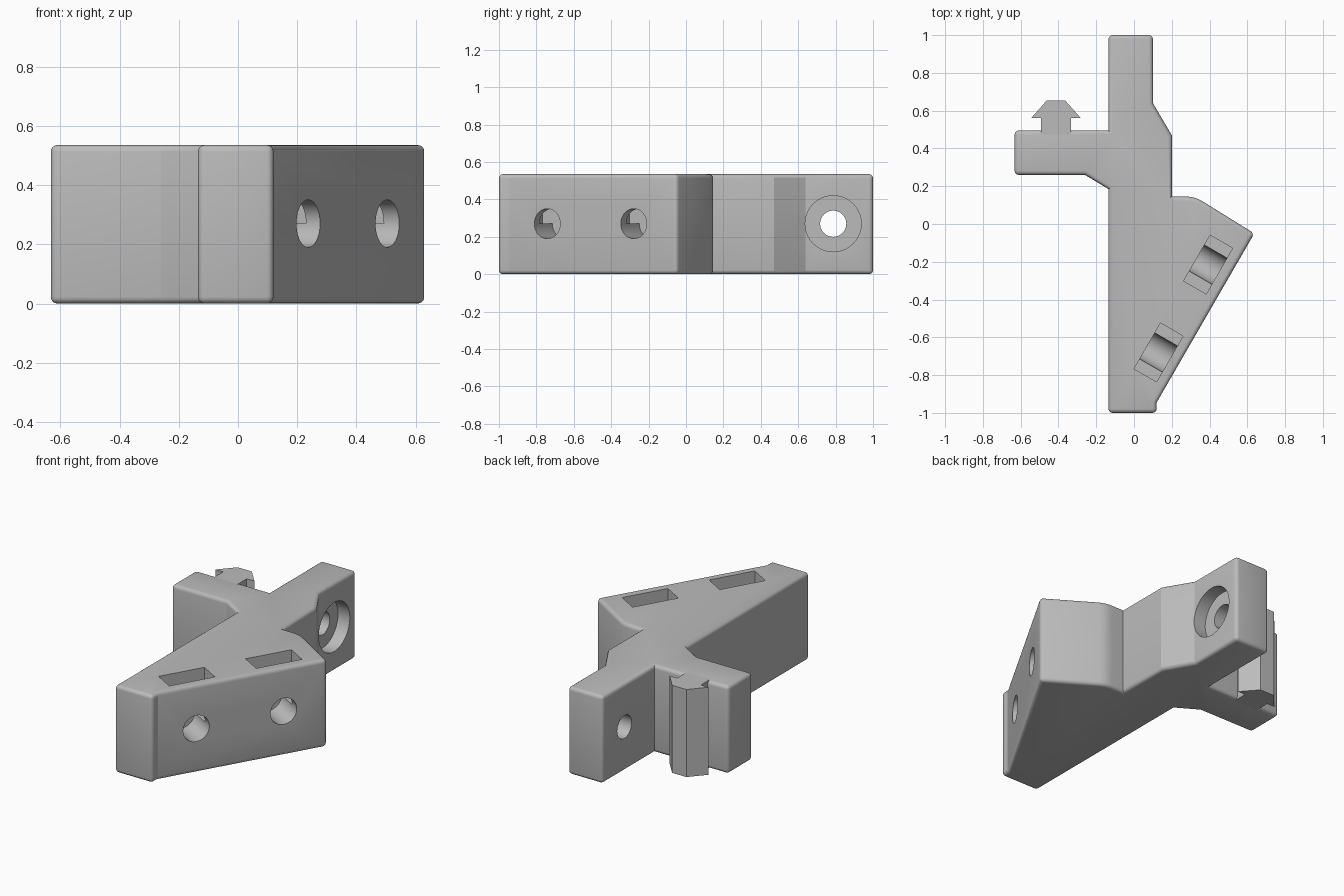
import bpy, bmesh, math
from mathutils import Matrix, Vector

default = bpy.data.objects.get("Cube")
if default:
    bpy.data.objects.remove(default, do_unlink=True)

HEIGHT = 0.535
MID = 0.27

grey = bpy.data.materials.new("plain grey")
grey.use_nodes = True
grey.diffuse_color = (0.5, 0.5, 0.5, 1)
grey.node_tree.nodes["Principled BSDF"].inputs["Base Color"].default_value = (0.5, 0.5, 0.5, 1)


def make_object(name, bm):
    bmesh.ops.recalc_face_normals(bm, faces=bm.faces)
    mesh = bpy.data.meshes.new(name)
    bm.to_mesh(mesh)
    bm.free()
    mesh.materials.append(grey)
    obj = bpy.data.objects.new(name, mesh)
    bpy.context.collection.objects.link(obj)
    return obj


def extrude_outline(points):
    bm = bmesh.new()
    face = bm.faces.new([bm.verts.new((x, y, 0)) for x, y in points])
    top = bmesh.ops.extrude_face_region(bm, geom=[face])["geom"]
    bmesh.ops.translate(bm, vec=(0, 0, HEIGHT),
                        verts=[v for v in top if isinstance(v, bmesh.types.BMVert)])
    bmesh.ops.recalc_face_normals(bm, faces=bm.faces)
    return bm


def select_only(obj):
    bpy.ops.object.select_all(action="DESELECT")
    obj.select_set(True)
    bpy.context.view_layer.objects.active = obj


def cut(target, bm):
    cutter = make_object("cutter", bm)
    cutter.hide_render = True
    mod = target.modifiers.new("cut", "BOOLEAN")
    mod.operation = "DIFFERENCE"
    mod.solver = "EXACT"
    mod.object = cutter
    select_only(target)
    bpy.ops.object.modifier_apply(modifier=mod.name)
    bpy.data.objects.remove(cutter, do_unlink=True)


def cylinder(center, radius, start, end, angle=0):
    """Cylinder along local x, from start to end, turned about z."""
    bm = bmesh.new()
    place = (Matrix.Translation(center) @ Matrix.Rotation(angle, 4, "Z")
             @ Matrix.Translation(((start + end) / 2, 0, 0)) @ Matrix.Rotation(math.pi / 2, 4, "Y"))
    bmesh.ops.create_cone(bm, cap_ends=True, segments=40, radius1=radius, radius2=radius,
                          depth=end - start, matrix=place)
    return bm


def box(center, size, angle):
    bm = bmesh.new()
    place = (Matrix.Translation(center) @ Matrix.Rotation(angle, 4, "Z")
             @ Matrix.Diagonal((*size, 1)))
    bmesh.ops.create_cube(bm, size=1, matrix=place)
    return bm


# Bracket body: two arms and a slanted wedge, with a rounded shoulder
shoulder = [(0.28 + 0.15 * math.sin(math.radians(a)), -0.005 + 0.15 * math.cos(math.radians(a)))
            for a in (0, 7.5, 15, 22.5, 30)]
outline = [(-0.135, -1), (0.12, -1), (0.12, -0.945), (0.637, -0.05)]
outline += shoulder[::-1]
outline += [(0.2, 0.145), (0.2, 0.47), (0.1, 0.64), (0.1, 1), (-0.135, 1), (-0.135, 0.495),
            (-0.632, 0.495), (-0.632, 0.26), (-0.26, 0.26), (-0.135, 0.185)]
bm = extrude_outline(outline)
rounded = [e for e in bm.edges if e.calc_face_angle_signed() > math.radians(40)]
bmesh.ops.bevel(bm, geom=rounded, offset=0.022, segments=4, profile=0.5, affect="EDGES")
body = make_object("bracket_body", bm)

# Nut pockets with bolt holes through the slanted face
SLANT = math.radians(-30)
for x, y in ((0.3925, -0.215), (0.13, -0.68)):
    cut(body, box((x, y, MID + 0.25), (0.138, 0.28, 0.5), SLANT))
    cut(body, cylinder(Vector((x, y, MID)), 0.08, -0.069, 0.25, SLANT))

# Counterbored hole through the rear arm
cut(body, cylinder(Vector((0, 0.787, MID)), 0.07, -0.3, 0.3))
cut(body, cylinder(Vector((0, 0.787, MID)), 0.15, 0.02, 0.3))

# Slot rail on the back of the side arm
half = [(0.08, 0.47), (0.08, 0.56), (0.132, 0.56), (0.048, 0.655)]
rail_outline = [(-0.413 + x, y) for x, y in half] + [(-0.413 - x, y) for x, y in half[::-1]]
rail = make_object("slot_rail", extrude_outline(rail_outline))

select_only(body)
bpy.ops.object.shade_smooth_by_angle(angle=math.radians(27))
